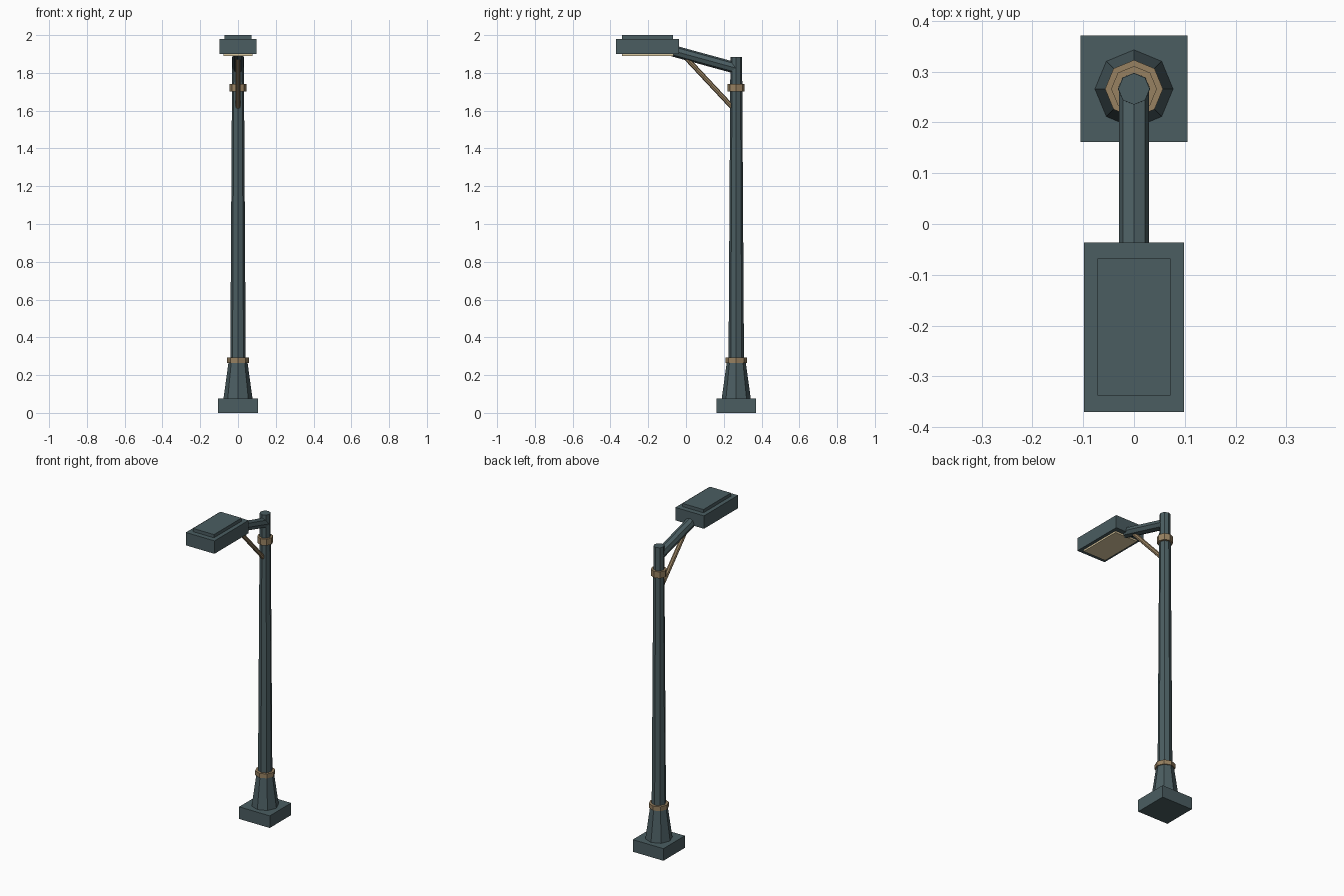
import bpy
from math import pi
from mathutils import Vector

if "Cube" in bpy.data.objects:
    bpy.data.objects.remove(bpy.data.objects["Cube"])


def material(name, color):
    m = bpy.data.materials.new(name)
    m.diffuse_color = color
    m.use_nodes = True
    m.node_tree.nodes["Principled BSDF"].inputs["Base Color"].default_value = m.diffuse_color
    return m


slate = material("slate_metal", (0.07, 0.11, 0.12, 1))
bronze = material("bronze_trim", (0.31, 0.22, 0.12, 1))
cream = material("cream_lens", (0.72, 0.6, 0.36, 1))

POLE_Y = 0.266
HEAD_Y = -0.203


def finish(name, mat):
    o = bpy.context.object
    o.name = name
    o.data.materials.append(mat)
    return o


def box(name, mat, y, size, z0, z1):
    bpy.ops.mesh.primitive_cube_add(size=1, location=(0, y, (z0 + z1) / 2))
    o = finish(name, mat)
    o.scale = (size[0], size[1], z1 - z0)
    return o


def tube(name, mat, a, b, r1, r2, sides=8):
    # Faceted bar between two points, with a vertex line on +x
    a, b = Vector(a), Vector(b)
    d = b - a
    bpy.ops.mesh.primitive_cone_add(vertices=sides, radius1=r1, radius2=r2,
                                    depth=d.length, location=(a + b) / 2)
    o = finish(name, mat)
    # Every bar lies in the yz plane, so a tilt about x is enough
    o.rotation_euler = (Vector((0, 1)).angle_signed(Vector((d.y, d.z))), 0, 0)
    o.rotation_euler.x *= -1
    if abs(d.y) > 1e-6:
        from math import atan2
        o.rotation_euler.x = atan2(-d.y, d.z)
    return o


def upright(name, mat, z0, z1, r1, r2):
    return tube(name, mat, (0, POLE_Y, z0), (0, POLE_Y, z1), r1, r2)


# Foot and pole
box("base_plate", slate, POLE_Y, (0.21, 0.21), 0, 0.075)
upright("tapered_base", slate, 0.075, 0.27, 0.077, 0.050)
upright("lower_collar", bronze, 0.265, 0.292, 0.057, 0.057)
upright("pole", slate, 0.27, 1.885, 0.041, 0.031)
upright("upper_collar", bronze, 1.702, 1.742, 0.045, 0.045)

# Arm and diagonal brace
tube("arm", slate, (0, 0.262, 1.826), (0, -0.07, 1.917), 0.03, 0.03)
tube("brace", bronze, (0, 0.25, 1.613), (0, 0.0, 1.88), 0.013, 0.013)

# Lamp head
box("lamp_head", slate, HEAD_Y, (0.196, 0.334), 1.9, 1.98)
box("head_cap", slate, HEAD_Y, (0.144, 0.27), 1.98, 2.0)
box("lens", cream, HEAD_Y, (0.156, 0.274), 1.89, 1.9)
